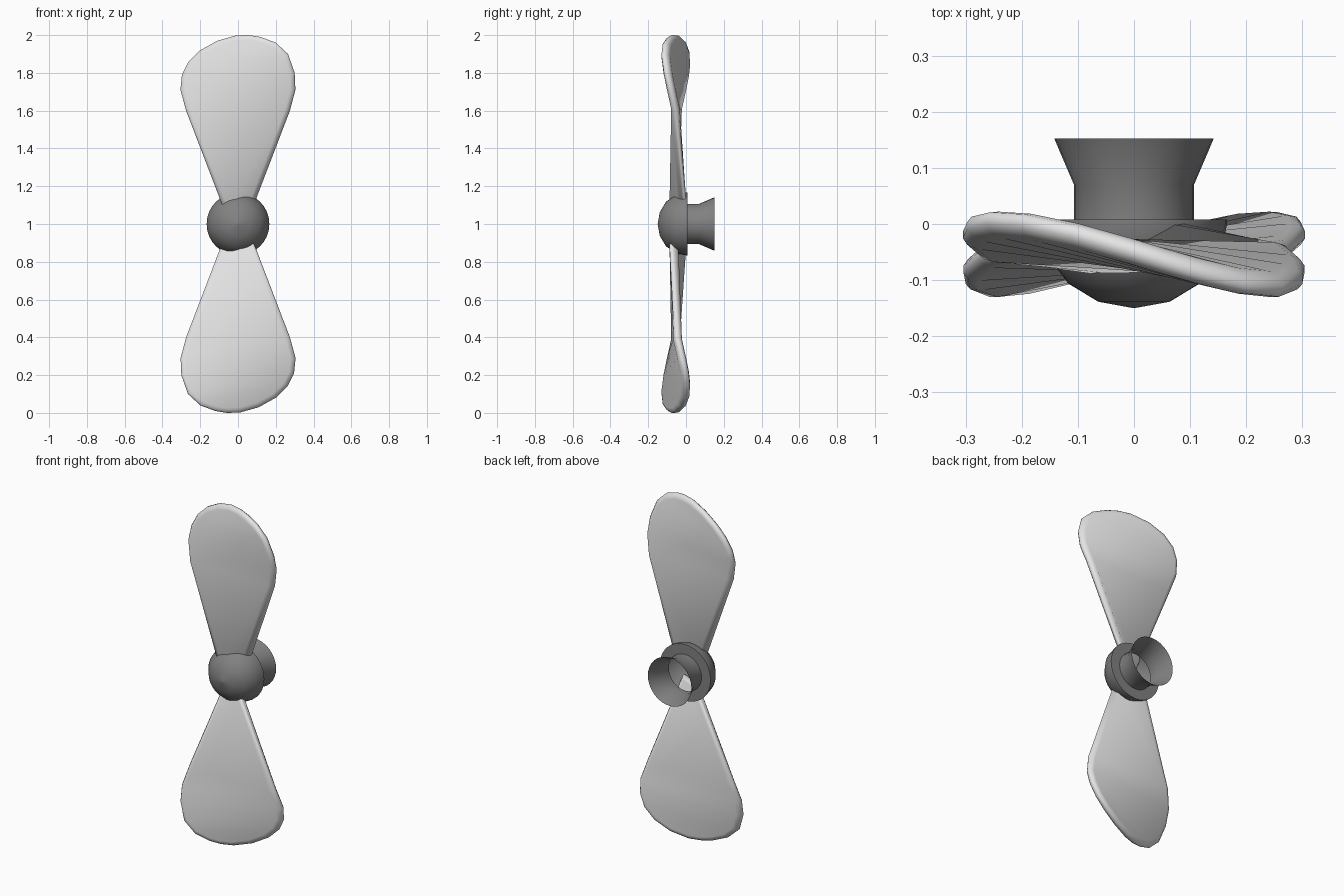
import bpy, bmesh, math
from mathutils import Vector

if "Cube" in bpy.data.objects:
    bpy.data.objects.remove(bpy.data.objects["Cube"])


def material(name, v):
    m = bpy.data.materials.new(name)
    m.diffuse_color = (v, v, v, 1)
    m.use_nodes = True
    m.node_tree.nodes["Principled BSDF"].inputs["Base Color"].default_value = m.diffuse_color
    return m


blade_grey = material("light_grey", 0.78)
hub_grey = material("dark_grey", 0.22)


def finish(name, bm, mat, angle):
    bmesh.ops.remove_doubles(bm, verts=bm.verts, dist=1e-5)
    bmesh.ops.recalc_face_normals(bm, faces=bm.faces)
    me = bpy.data.meshes.new(name)
    bm.to_mesh(me)
    bm.free()
    ob = bpy.data.objects.new(name, me)
    bpy.context.collection.objects.link(ob)
    me.materials.append(mat)
    bpy.context.view_layer.objects.active = ob
    ob.select_set(True)
    bpy.ops.object.shade_smooth_by_angle(angle=math.radians(angle))
    ob.select_set(False)
    return ob


def lathe(name, profile, mat, n=32):
    """Revolve (radius, y) points about the propeller shaft."""
    bm = bmesh.new()
    rings = [[bm.verts.new((r * math.cos(2 * math.pi * k / n), y,
                            1 + r * math.sin(2 * math.pi * k / n)))
              for k in range(n)] for r, y in profile]
    for a, b in zip(rings, rings[1:]):
        for k in range(n):
            j = (k + 1) % n
            bm.faces.new((a[k], a[j], b[j], b[k]))
    return finish(name, bm, mat, 28)


# Domed spinner with flat rear rim, open in the middle
dome = [(0.166 * math.sin(t), -0.15 * math.cos(t))
        for t in [math.radians(22.5 * i) for i in range(5)]]
dome[0] = (0.0005, -0.15)
lathe("spinner_dome", dome + [(0.166, 0.008), (0.107, 0.008)], hub_grey)

# Hollow shaft sleeve flaring to the rear
lathe("shaft_sleeve", [(0.107, 0.008), (0.107, 0.07), (0.142, 0.152)], hub_grey)

# Blade outline, left and right edges from root to tip (x, z above hub)
left = [(-0.070, 0.065), (-0.275, 0.60), (-0.305, 0.71), (-0.297, 0.79),
        (-0.262, 0.86), (-0.2, 0.92), (-0.11, 0.97), (-0.01, 0.998)]
right = [(0.070, 0.065), (0.275, 0.60), (0.304, 0.71), (0.3, 0.80),
         (0.265, 0.90), (0.2, 0.96), (0.12, 0.99), (0.06, 1.0)]


def blade(name, turn):
    loop = [Vector(p) for p in left + right[::-1]]
    n = len(loop)
    bm = bmesh.new()

    def point(i, inset, h):
        # move the outline inward, then lean it by the blade twist
        d1 = (loop[i] - loop[i - 1]).normalized()
        d2 = (loop[(i + 1) % n] - loop[i]).normalized()
        root = i in (0, n - 1)
        if root:                     # keep the root end square
            d1 = d2 = d2 if i == 0 else d1
        d = (d1 + d2).normalized()
        p = loop[i] + Vector((d.y, -d.x)) * inset
        lean = 0.5 if root else -0.015 - 0.77 * (p.y - 0.6)
        mid = -0.042 if root else -0.05
        return bm.verts.new((turn * p.x, mid + lean * p.x + h,
                             1 + turn * p.y))

    # rounded rim section: (inset, offset from mid plane)
    rim = [(0.026, -0.023), (0.008, -0.017), (0.0, -0.006),
           (0.0, 0.006), (0.008, 0.017), (0.026, 0.023)]
    rings = [[point(i, a, h) for i in range(n)] for a, h in rim]
    for a, b in zip(rings, rings[1:]):
        for i in range(n):
            j = (i + 1) % n
            bm.faces.new((a[i], a[j], b[j], b[i]))
    # front and back faces
    for r in (rings[0], rings[-1]):
        for i in range(n // 2 - 1):
            bm.faces.new((r[i], r[i + 1], r[n - 2 - i], r[n - 1 - i]))
    return finish(name, bm, blade_grey, 60)


blade("upper_blade", 1)
blade("lower_blade", -1)
